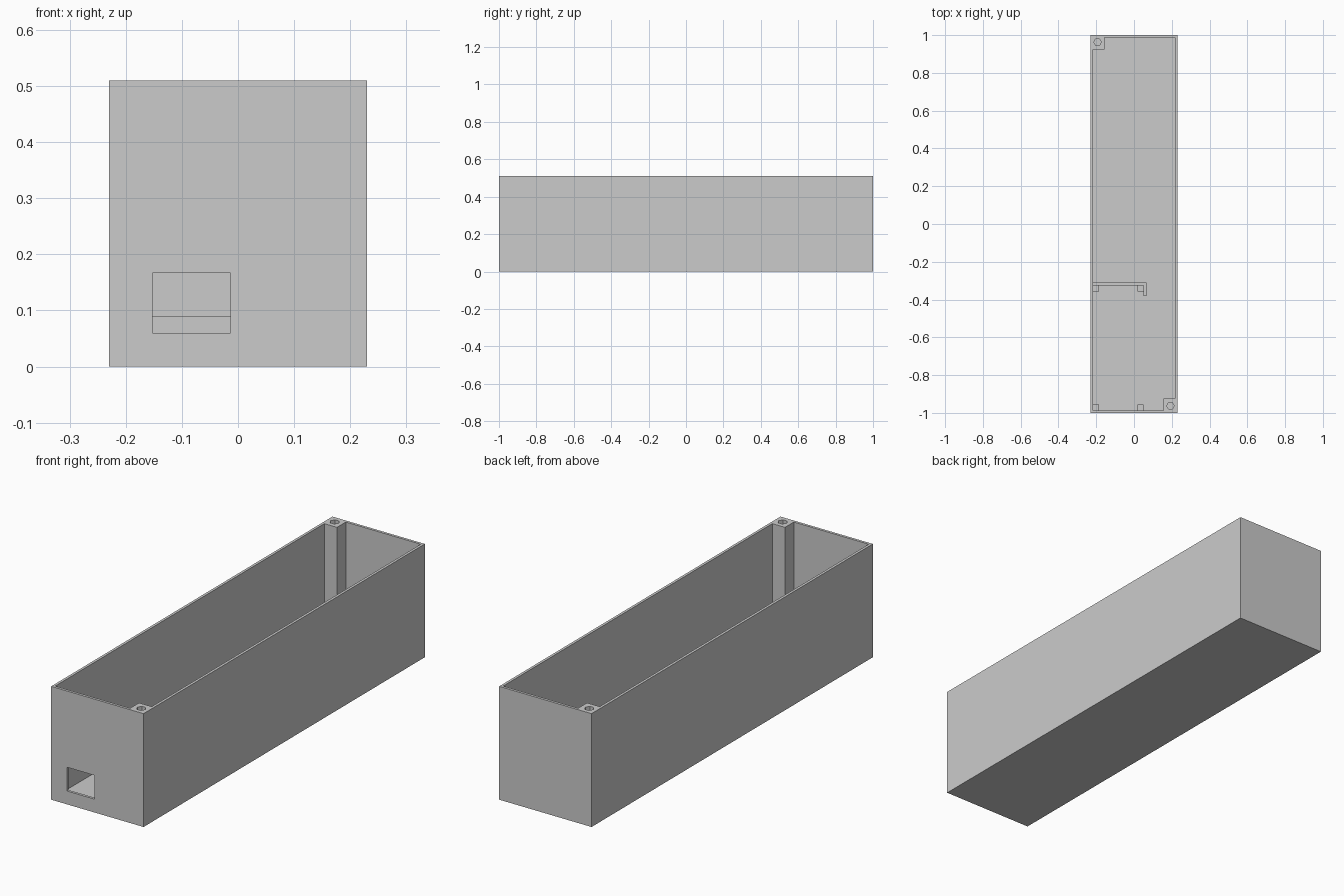
import bpy
import math

cube = bpy.data.objects.get("Cube")
if cube:
    bpy.data.objects.remove(cube, do_unlink=True)

GREY = bpy.data.materials.new("light_grey")
GREY.use_nodes = True
COLOUR = (0.6, 0.6, 0.6, 1)
GREY.diffuse_color = COLOUR
GREY.node_tree.nodes["Principled BSDF"].inputs["Base Color"].default_value = COLOUR

# Overall half width, half length, height and wall thickness
W, L, H, T = 0.23, 1.0, 0.51, 0.012
IX, IY = W - T, L - T


def box(name, x, y, z):
    """Box spanning the given (min, max) ranges."""
    spans = (x, y, z)
    bpy.ops.mesh.primitive_cube_add(size=1, location=[sum(s) / 2 for s in spans])
    ob = bpy.context.object
    ob.name = name
    ob.scale = [s[1] - s[0] for s in spans]
    bpy.ops.object.transform_apply(location=True, rotation=False, scale=True)
    ob.data.materials.append(GREY)
    return ob


def cut(target, cutter):
    """Subtract the cutter and remove it."""
    mod = target.modifiers.new("cut", 'BOOLEAN')
    mod.operation = 'DIFFERENCE'
    mod.solver = 'EXACT'
    mod.object = cutter
    cutter.hide_render = True
    bpy.context.view_layer.objects.active = target
    bpy.ops.object.modifier_apply(modifier=mod.name)
    bpy.data.objects.remove(cutter, do_unlink=True)


# Open-topped case with a port opening in the front wall
case = box("case", (-W, W), (-L, L), (0, H))
cut(case, box("cavity_cutter", (-IX, IX), (-IY, IY), (T, H + 0.1)))
cut(case, box("port_cutter", (-0.152, -0.013), (-L - 0.05, -IY + 0.02), (0.06, 0.167)))

# Screw posts in two opposite corners
POST = 0.063
for name, s in (("front_left_post", 1), ("back_right_post", -1)):
    xs = sorted((s * IX, s * (IX - POST)))
    ys = sorted((-s * IY, -s * (IY - POST)))
    post = box(name, xs, ys, (T, H))
    bpy.ops.mesh.primitive_cylinder_add(vertices=6, radius=0.02, depth=0.4,
                                        location=(s * 0.193, -s * 0.963, H),
                                        rotation=(0, 0, math.pi / 6))
    cut(post, bpy.context.object)

# Low hooked wall that holds the circuit board
STOP = -0.325
box("board_stop", (-IX, 0.065), (STOP, STOP + 0.014), (T, 0.09))
box("board_stop_hook", (0.051, 0.065), (-0.38, STOP), (T, 0.09))

# Four board supports
PEG = 0.032
for side, x in (("right", -IX), ("left", 0.051 - PEG)):
    for end, y in (("front", -IY), ("back", STOP - PEG)):
        box(f"{end}_{side}_board_support", (x, x + PEG), (y, y + PEG), (T, 0.05))
